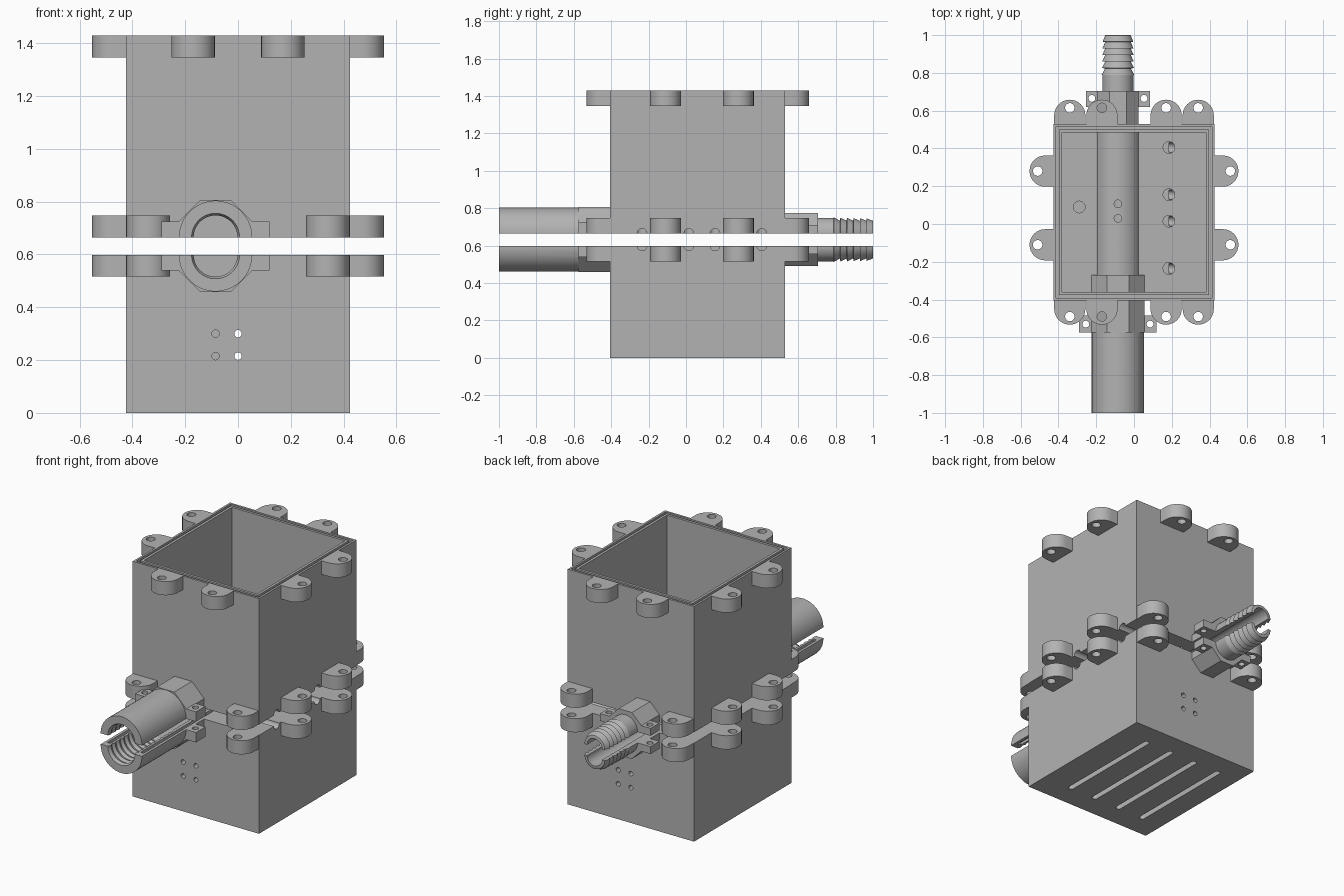
import bpy, bmesh
from math import pi, cos, sin
from mathutils import Matrix, Vector

if "Cube" in bpy.data.objects:
    bpy.data.objects.remove(bpy.data.objects["Cube"])

# Single plastic colour
grey = bpy.data.materials.new("mid_grey")
grey.use_nodes = True
grey.diffuse_color = (0.45, 0.45, 0.45, 1)
grey.node_tree.nodes["Principled BSDF"].inputs["Base Color"].default_value = grey.diffuse_color

# Main sizes
HX, Y0, Y1 = 0.425, -0.405, 0.53      # box half width, front, back
WALL, DECK = 0.045, 0.06
TX = -0.085                           # tube axis
LOW, HIGH, SEAM, TOP = 0.599, 0.665, 0.26, 1.43
LUG_R, LUG_OUT, LUG_T = 0.0825, 0.128, 0.083
WIRES = (-0.235, 0.015, 0.155, 0.405)


def prism(bm, pts, z0, z1, m=Matrix()):
    """Extrude a 2D outline between two heights."""
    lo = [bm.verts.new(m @ Vector((x, y, z0))) for x, y in pts]
    hi = [bm.verts.new(m @ Vector((x, y, z1))) for x, y in pts]
    bm.faces.new(lo[::-1])
    bm.faces.new(hi)
    n = len(pts)
    for i in range(n):
        j = (i + 1) % n
        bm.faces.new((lo[i], lo[j], hi[j], hi[i]))


def block(bm, x0, x1, y0, y1, z0, z1):
    prism(bm, [(x0, y0), (x1, y0), (x1, y1), (x0, y1)], z0, z1)


def ring(r, n=24, turn=0.5):
    return [(r * cos(2 * pi * (i + turn) / n), r * sin(2 * pi * (i + turn) / n)) for i in range(n)]


def hole(bm, x, y, r, z0, z1):
    prism(bm, ring(r), z0, z1, Matrix.Translation((x, y, 0)))


def along_y(x, z):
    """Maps prism height to the y direction."""
    return Matrix.Translation((x, 0, z)) @ Matrix.Rotation(-pi / 2, 4, 'X')


def lathe(bm, profile, n=48):
    """Revolve (y, radius) pairs round the tube axis."""
    rows = [[bm.verts.new((TX + a, y, b)) for a, b in ring(r, n)] for y, r in profile]
    for p, q in zip(rows, rows[1:]):
        for i in range(n):
            j = (i + 1) % n
            bm.faces.new((p[i], p[j], q[j], q[i]))
    bm.faces.new(rows[0])
    bm.faces.new(rows[-1])


def part(name, draw):
    bm = bmesh.new()
    draw(bm)
    bmesh.ops.recalc_face_normals(bm, faces=bm.faces)
    me = bpy.data.meshes.new(name)
    bm.to_mesh(me)
    bm.free()
    ob = bpy.data.objects.new(name, me)
    bpy.context.collection.objects.link(ob)
    return ob


def activate(ob):
    bpy.ops.object.select_all(action='DESELECT')
    ob.select_set(True)
    bpy.context.view_layer.objects.active = ob


def combine(ob, draw, op='DIFFERENCE'):
    other = draw if isinstance(draw, bpy.types.Object) else part("helper", draw)
    mod = ob.modifiers.new("combine", 'BOOLEAN')
    mod.operation, mod.object, mod.solver = op, other, 'EXACT'
    activate(ob)
    bpy.ops.object.modifier_apply(modifier=mod.name)
    bpy.data.objects.remove(other)


def finish(ob):
    ob.data.materials.clear()
    ob.data.materials.append(grey)
    activate(ob)
    bpy.ops.object.shade_smooth_by_angle(angle=pi / 6)


def lug_sites(x):
    ends = [(s * x, y, a) for s in (-1, 1) for y, a in ((Y0, -pi / 2), (Y1, pi / 2))]
    return ends + [(s * HX, y, 0 if s > 0 else pi) for s in (-1, 1) for y in (-0.11, 0.28)]


def lugs(bm, x, z0, z1):
    c = LUG_OUT - LUG_R
    arc = [(c + LUG_R * sin(pi * i / 16), -LUG_R * cos(pi * i / 16)) for i in range(17)]
    outline = [(-0.03, -LUG_R)] + arc + [(-0.03, LUG_R)]
    for px, py, a in lug_sites(x):
        prism(bm, outline, z0, z1, Matrix.Translation((px, py, 0)) @ Matrix.Rotation(a, 4, 'Z'))


def lug_holes(bm, x, z0, z1):
    for px, py, a in lug_sites(x):
        hole(bm, px + 0.085 * cos(a), py + 0.085 * sin(a), 0.025, z0, z1)


# Stepped tube with a barbed hose end
barbs = [p for i in range(6) for p in ((0.79 + i * 0.035, 0.086 - i * 0.001), (0.824 + i * 0.035, 0.068))]
tube_profile = [(-1, 0.139), (-0.5, 0.139), (-0.499, 0.125), (0.5, 0.125), (0.501, 0.083),
                (0.789, 0.083)] + barbs + [(1, 0.066)]
# Threaded inlet bore
thread = [(-1 + i * 0.02, 0.083 if i % 2 else 0.091) for i in range(20)]
bore_profile = [(-1.1, 0.083)] + thread + [(-0.6, 0.083), (0.06, 0.083)]


def collars(bm):
    for y0, y1, apothem in ((-0.575, -0.27, 0.141), (0.5, 0.705, 0.108)):
        prism(bm, ring(apothem / cos(pi / 8), 8), y0, y1, along_y(TX, 0))


def ears(bm):
    block(bm, TX - 0.205, TX + 0.205, -0.575, -0.485, -0.1, 0.06)
    block(bm, TX - 0.17, TX + 0.17, 0.62, 0.705, -0.1, 0.045)


def side_holes(bm, z):
    for x, y in ((TX, Y0), (0, Y0), (-TX, Y1), (0, Y1)):
        prism(bm, ring(0.014), y - 0.08, y + 0.08, along_y(x, z))


def body_half(name, upper):
    """One half of the housing, split plane at z = 0, open end upward."""
    h = TOP - HIGH if upper else LOW - SEAM
    ob = part(name, lambda bm: block(bm, -HX, HX, Y0, Y1, -0.3, h))
    combine(ob, lambda bm: block(bm, -HX + WALL, HX - WALL, Y0 + WALL, Y1 - WALL, DECK, h + 1))
    combine(ob, lambda bm: lathe(bm, tube_profile), 'UNION')
    combine(ob, collars, 'UNION')
    combine(ob, ears, 'UNION')
    combine(ob, lambda bm: lugs(bm, 0.34, -0.2, LUG_T), 'UNION')
    if upper:
        combine(ob, lambda bm: lugs(bm, 0.17, h - LUG_T, h), 'UNION')
        # Seal groove in the rim
        frame = part("helper", lambda bm: block(bm, -HX + 0.013, HX - 0.013, Y0 + 0.013, Y1 - 0.013, h - 0.02, h + 0.1))
        combine(frame, lambda bm: block(bm, -HX + 0.029, HX - 0.029, Y0 + 0.029, Y1 - 0.029, h - 0.2, h + 0.3))
        combine(ob, frame)
    else:
        combine(ob, lambda bm: side_holes(bm, LOW - 0.3))

    # Main bores either side of the bulkhead
    def bores(bm):
        lathe(bm, bore_profile)
        lathe(bm, [(0.08, 0.05), (1.1, 0.05)])
    combine(ob, bores)

    # Screw, wire and sensor holes
    def holes(bm):
        lug_holes(bm, 0.34, -0.4, 0.2)
        for dx, y in ((0.17, -0.53), (0.138, 0.665)):
            for s in (-1, 1):
                hole(bm, TX + s * dx, y, 0.018, -0.4, 0.2)
        if upper:
            lug_holes(bm, 0.17, h - 0.2, h + 0.2)
            for y in WIRES:
                hole(bm, 0.185, y, 0.031, -0.4, 0.2)
            hole(bm, -0.29, 0.09, 0.031, -0.4, 0.2)
            for y in (0.03, 0.107):
                hole(bm, TX, y, 0.02, 0, 0.3)
    combine(ob, holes)

    # Wire channels and seal grooves on the split face
    def channels(bm):
        for y in WIRES:
            m = Matrix.Translation((0, y, 0)) @ Matrix.Rotation(pi / 2, 4, 'Y')
            prism(bm, ring(0.026), 0.185, 0.5, m)
        for s in (-1, 1):
            x = TX + s * 0.112
            block(bm, x - 0.01, x + 0.01, -0.96, 0.45, -0.1, 0.016)
    combine(ob, channels)
    combine(ob, lambda bm: block(bm, -2, 2, -2, 2, -1, 0))

    # Put the half in place, turning the lower one over
    ob.data.transform(Matrix.Translation((0, 0, HIGH if upper else LOW)) @ Matrix.Diagonal((1, 1, 1 if upper else -1, 1)))
    if not upper:
        ob.data.flip_normals()
    finish(ob)


body_half("upper_housing", True)
body_half("lower_housing", False)

# Base tray with vent slots
tray = part("base_tray", lambda bm: block(bm, -HX, HX, Y0, Y1, 0, SEAM))
combine(tray, lambda bm: block(bm, -HX + WALL, HX - WALL, Y0 + WALL, Y1 - WALL, WALL, 1))
combine(tray, lambda bm: side_holes(bm, 0.215))


def vents(bm):
    yc, half, r = (Y0 + Y1) / 2, 0.325, 0.016
    cap = [(r * cos(pi * i / 8), half + r * sin(pi * i / 8)) for i in range(9)]
    slot = cap + [(-x, -y) for x, y in cap]
    for i in range(4):
        prism(bm, slot, -0.1, 0.1, Matrix.Translation((-0.28 + i * 0.172, yc, 0)))


combine(tray, vents)
finish(tray)
